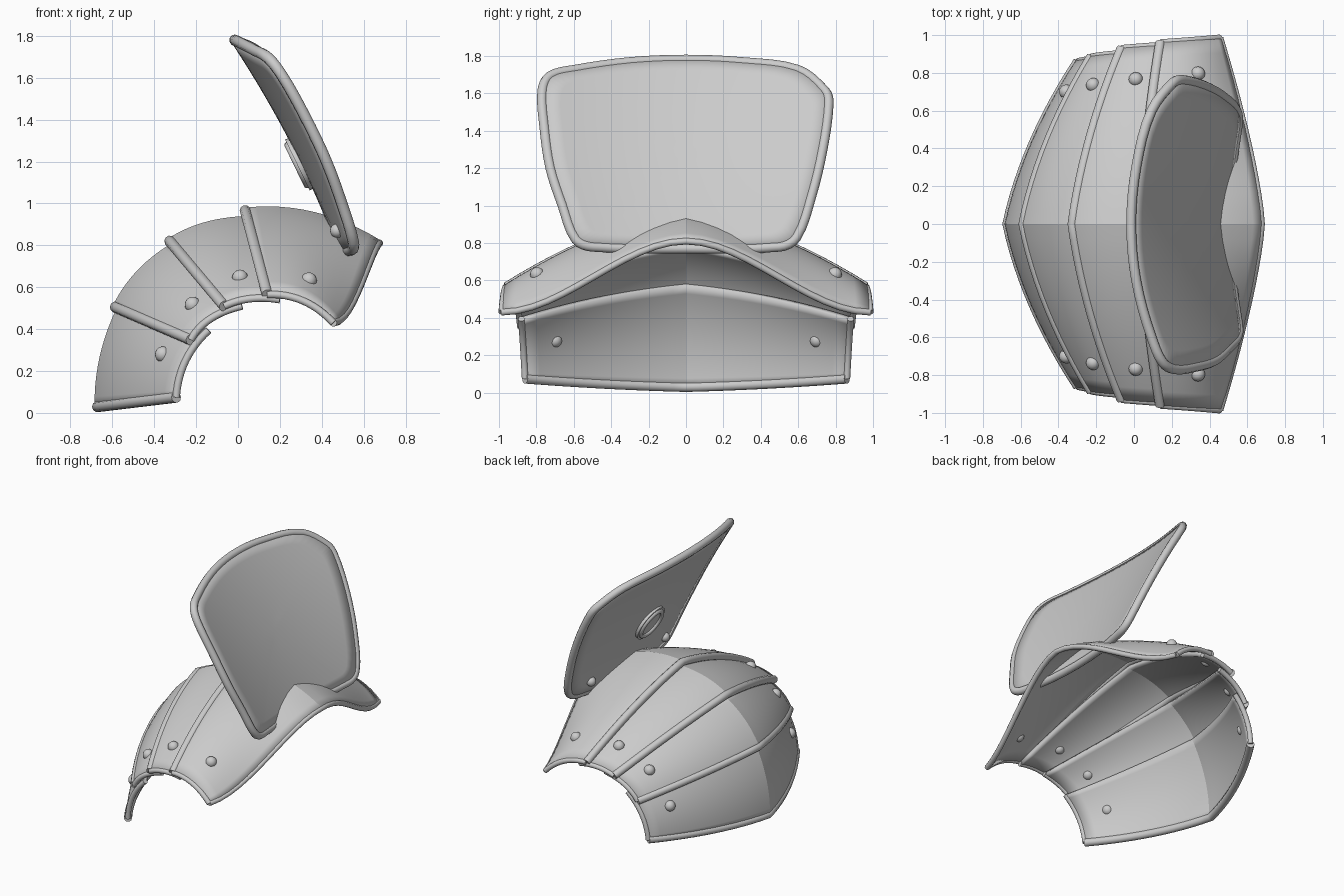
import bpy, bmesh, math
from mathutils import Vector

if "Cube" in bpy.data.objects:
    bpy.data.objects.remove(bpy.data.objects["Cube"])


def smooth(ob, angle):
    bpy.ops.object.select_all(action='DESELECT')
    bpy.context.view_layer.objects.active = ob
    ob.select_set(True)
    bpy.ops.object.shade_smooth_by_angle(angle=math.radians(angle))


def add_mesh(name, bm, thickness, angle):
    bmesh.ops.recalc_face_normals(bm, faces=bm.faces)
    me = bpy.data.meshes.new(name)
    bm.to_mesh(me)
    bm.free()
    ob = bpy.data.objects.new(name, me)
    bpy.context.collection.objects.link(ob)
    smooth(ob, angle)
    mod = ob.modifiers.new("thickness", 'SOLIDIFY')
    mod.thickness = thickness
    mod.offset = 0
    return ob


def tube(name, pts, radius, cyclic=False):
    cu = bpy.data.curves.new(name, 'CURVE')
    cu.dimensions = '3D'
    cu.bevel_depth = radius
    cu.bevel_resolution = 3
    cu.use_fill_caps = True
    sp = cu.splines.new('POLY')
    sp.points.add(len(pts) - 1)
    for p, c in zip(sp.points, pts):
        p.co = (*c, 1)
    sp.use_cyclic_u = cyclic
    ob = bpy.data.objects.new(name, cu)
    bpy.context.collection.objects.link(ob)


def rivet(name, loc, r):
    bpy.ops.mesh.primitive_uv_sphere_add(segments=16, ring_count=10, radius=r, location=loc)
    bpy.context.object.name = name
    smooth(bpy.context.object, 60)


def quad(p, s):
    # parabola through three points at s = 0, .5, 1
    a, b, c = (Vector(q) for q in p)
    return a * (2 * (s - .5) * (s - 1)) + b * (4 * s * (1 - s)) + c * (2 * s * (s - .5))


# Lames: ridge profile and end profile (x, z), half widths, rivet y
LAMES = [
    ([(-.67, .03), (-.635, .31), (-.52, .58)], [(-.295, .075), (-.25, .25), (-.14, .395)],
     (.86, .88), .70),
    ([(-.585, .505), (-.475, .665), (-.32, .79)], [(-.225, .35), (-.13, .45), (.02, .51)],
     (.885, .91), .735),
    ([(-.325, .82), (-.16, .895), (.04, .925)], [(-.065, .51), (.06, .545), (.2, .54)],
     (.93, .95), .765),
    ([(.035, .965), (.36, .945), (.675, .81)], [(.14, .565), (.31, .535), (.455, .43)],
     (.96, .985), .795),
]
NS, NT = 12, 24

for i, (ridge, end, (w0, w1), ry) in enumerate(LAMES):
    def pos(s, t):
        a = abs(t)
        fx = fz = .5 * a + .5 * a * a
        if i == 3:                       # flared neck edge
            k = s ** 3
            fx += k * (a ** 1.35 - fx)
            fz += k * (a * a * (3 - 2 * a) - fz)
        p, q = quad(ridge, s), quad(end, s)
        return Vector((p.x + (q.x - p.x) * fx, t * (w0 + (w1 - w0) * s), p.y + (q.y - p.y) * fz))

    S = [k / NS for k in range(NS + 1)]
    T = [-1 + 2 * k / NT for k in range(NT + 1)]
    bm = bmesh.new()
    g = [[bm.verts.new(pos(s, t)) for t in T] for s in S]
    for a in range(NS):
        for b in range(NT):
            bm.faces.new((g[a][b], g[a][b + 1], g[a + 1][b + 1], g[a + 1][b]))
    n = i + 1
    add_mesh(f"lame_{n}", bm, .03, 14)
    tube(f"lame_{n}_rolled_edge", [pos(0, t) for t in T], .027)
    for sd in (-1, 1):
        tube(f"lame_{n}_end_rim", [pos(s, sd) for s in S], .018)
        at = pos(.53, sd * ry / (.5 * (w0 + w1)))
        out = Vector((at.x - .1, 0, at.z - .2)).normalized()
        rivet(f"lame_{n}_rivet", at + out * .008, .038)
    if i == 3:
        tube("neck_rim", [pos(1, t) for t in T], .018)


# Neck guard: curved plate from its (y, z) outline
def guard(y, z):
    u = (z - .78) / 1.0
    return Vector((.495 - .51 * u + .15 * u * (1 - u) + .2 * y * y, y, z))


OUT = [(-.5, .78), (0, .77), (.5, .78), (.59, .83), (.67, 1.05), (.73, 1.3), (.762, 1.54),
       (.745, 1.61), (.6, 1.725), (.3, 1.767), (0, 1.78), (-.3, 1.767), (-.6, 1.725),
       (-.73, 1.69), (-.768, 1.61), (-.757, 1.42), (-.725, 1.2), (-.66, 1.0), (-.59, .82)]
SUB = 4
outline = []
for k in range(len(OUT)):
    p0, p1, p2, p3 = (Vector(OUT[(k + j) % len(OUT)]) for j in (-1, 0, 1, 2))
    L = (p2 - p1).length                 # tangents limited by segment length
    m1, m2 = (p2 - p0).normalized() * L, (p3 - p1).normalized() * L
    for j in range(SUB):
        t = j / SUB
        outline.append(p1 * (2 * t**3 - 3 * t**2 + 1) + m1 * (t**3 - 2 * t**2 + t)
                       + p2 * (3 * t**2 - 2 * t**3) + m2 * (t**3 - t**2))
bm = bmesh.new()
mid = Vector((0, 1.28))
RINGS = 8
rings = [[bm.verts.new(guard(*mid.lerp(p, r / RINGS))) for p in outline]
         for r in range(RINGS, 0, -1)]
hub = bm.verts.new(guard(*mid))
n = len(outline)
for k in range(n):
    m = (k + 1) % n
    for a, b in zip(rings, rings[1:]):
        bm.faces.new((a[k], a[m], b[m], b[k]))
    bm.faces.new((rings[-1][k], rings[-1][m], hub))
add_mesh("neck_guard", bm, .04, 40)
tube("neck_guard_rim", [guard(*p) for p in outline], .027, True)
for sd in (-1, 1):
    p = guard(sd * .43, .87)
    rivet("neck_guard_rivet", (p.x - .025, p.y, p.z), .034)

# Round boss with raised ring on the outer face of the guard
d = (guard(0, 1.32) - guard(0, 1.07)).normalized()
axis = Vector((-d.z, 0, d.x))
rot = axis.to_track_quat('Z', 'Y').to_euler()
c = guard(0, 1.2) + axis * .025
bpy.ops.mesh.primitive_cylinder_add(vertices=32, radius=.135, depth=.025, location=c, rotation=rot)
bpy.context.object.name = "boss_disc"
smooth(bpy.context.object, 30)
bpy.ops.mesh.primitive_torus_add(major_radius=.105, minor_radius=.017, major_segments=32,
                                 minor_segments=10, location=c + axis * .012, rotation=rot)
bpy.context.object.name = "boss_ring"
smooth(bpy.context.object, 60)
